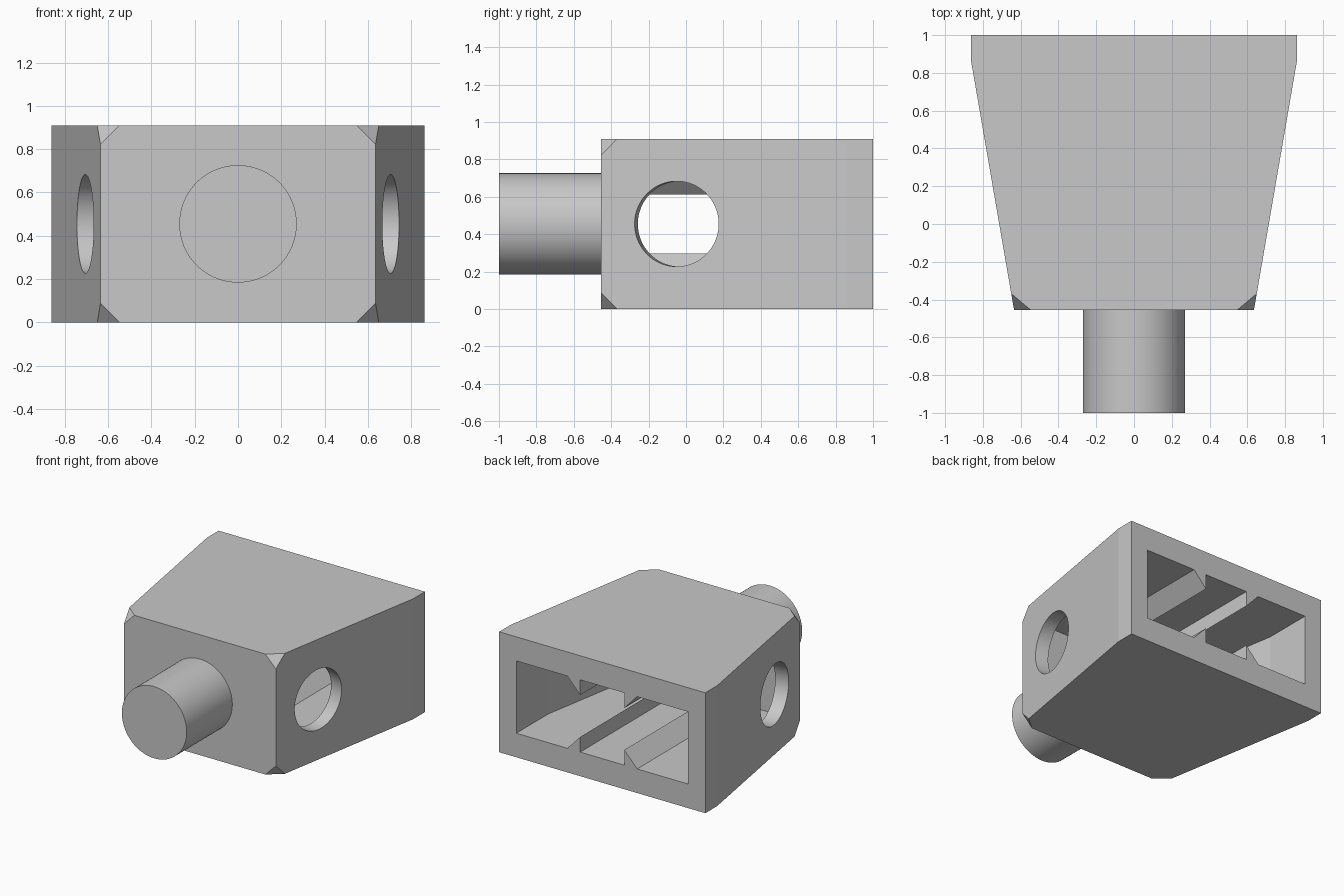
import bpy, bmesh, math
from mathutils import Matrix, Vector

if "Cube" in bpy.data.objects:
    bpy.data.objects.remove(bpy.data.objects["Cube"], do_unlink=True)

H = 0.91                     # block height
TAPER = math.atan2(0.225, 1.31)

grey = bpy.data.materials.new("light grey")
grey.use_nodes = True
grey.diffuse_color = (0.58, 0.58, 0.58, 1)
grey.node_tree.nodes["Principled BSDF"].inputs["Base Color"].default_value = (0.58, 0.58, 0.58, 1)


def make(name, bm):
    bmesh.ops.recalc_face_normals(bm, faces=bm.faces)
    mesh = bpy.data.meshes.new(name)
    bm.to_mesh(mesh)
    bm.free()
    mesh.materials.append(grey)
    obj = bpy.data.objects.new(name, mesh)
    bpy.context.collection.objects.link(obj)
    return obj


def prism(points, offset):
    """Extrude a closed outline of 3D points along an offset."""
    bm = bmesh.new()
    face = bm.faces.new([bm.verts.new(p) for p in points])
    new = bmesh.ops.extrude_face_region(bm, geom=[face])["geom"]
    verts = [g for g in new if isinstance(g, bmesh.types.BMVert)]
    bmesh.ops.translate(bm, verts=verts, vec=Vector(offset))
    return bm


def plan(half, z):
    """Mirror a right-hand half outline across x = 0."""
    return [(x, y, z) for x, y in half] + [(-x, y, z) for x, y in reversed(half)]


def cylinder(name, radius, length, matrix):
    bm = bmesh.new()
    bmesh.ops.create_cone(bm, cap_ends=True, segments=96, radius1=radius,
                          radius2=radius, depth=length, matrix=matrix)
    return make(name, bm)


def activate(obj):
    bpy.ops.object.select_all(action='DESELECT')
    obj.select_set(True)
    bpy.context.view_layer.objects.active = obj


def cut(target, cutter):
    cutter.hide_render = True
    mod = target.modifiers.new("cut", 'BOOLEAN')
    mod.operation, mod.solver, mod.object = 'DIFFERENCE', 'EXACT', cutter
    activate(target)
    bpy.ops.object.modifier_apply(modifier=mod.name)
    bpy.data.objects.remove(cutter, do_unlink=True)


# Tapered block with its four front corners clipped
bm = prism(plan([(0.635, -0.455), (0.862, 0.86), (0.862, 1.0)], 0), (0, 0, H))
corners = [v for v in bm.verts if v.co.y < -0.4]
bmesh.ops.bevel(bm, geom=corners, offset=0.088, offset_type='OFFSET',
                segments=1, profile=0.5, affect='VERTICES')
body = make("body", bm)

# Cavity open at the back, less the wedge ribs on its floor and ceiling
LOW, HIGH, PEAK = 0.182, 0.728, 0.115
cavity = make("cavity_cutter", prism(
    plan([(0.563, -0.272), (0.718, 0.62), (0.718, 1.1)], LOW), (0, 0, HIGH - LOW)))
for side in (-1, 1):
    for base, up in ((LOW, 1), (HIGH, -1)):
        foot = base - 0.05 * up
        outline = [(0.184, foot), (0.184, base + PEAK * up), (0.292, base), (0.292, foot)]
        rib = make("rib_cutter", prism([(side * x, -0.5, z) for x, z in outline], (0, 1.8, 0)))
        cut(cavity, rib)
cut(body, cavity)

# Round hole square to each slanted side wall
for side in (-1, 1):
    place = (Matrix.Translation((side * 0.705, -0.05, H / 2))
             @ Matrix.Rotation(-side * TAPER, 4, 'Z')
             @ Matrix.Rotation(math.pi / 2, 4, 'Y'))
    cut(body, cylinder("hole_cutter", 0.228, 0.4, place))

# Solid round stud on the front
stud = cylinder("front_stud", 0.271, 0.56,
                Matrix.Translation((0, -0.72, H / 2)) @ Matrix.Rotation(math.pi / 2, 4, 'X'))

for obj in (body, stud):
    activate(obj)
    bpy.ops.object.shade_smooth_by_angle(angle=math.radians(6))
